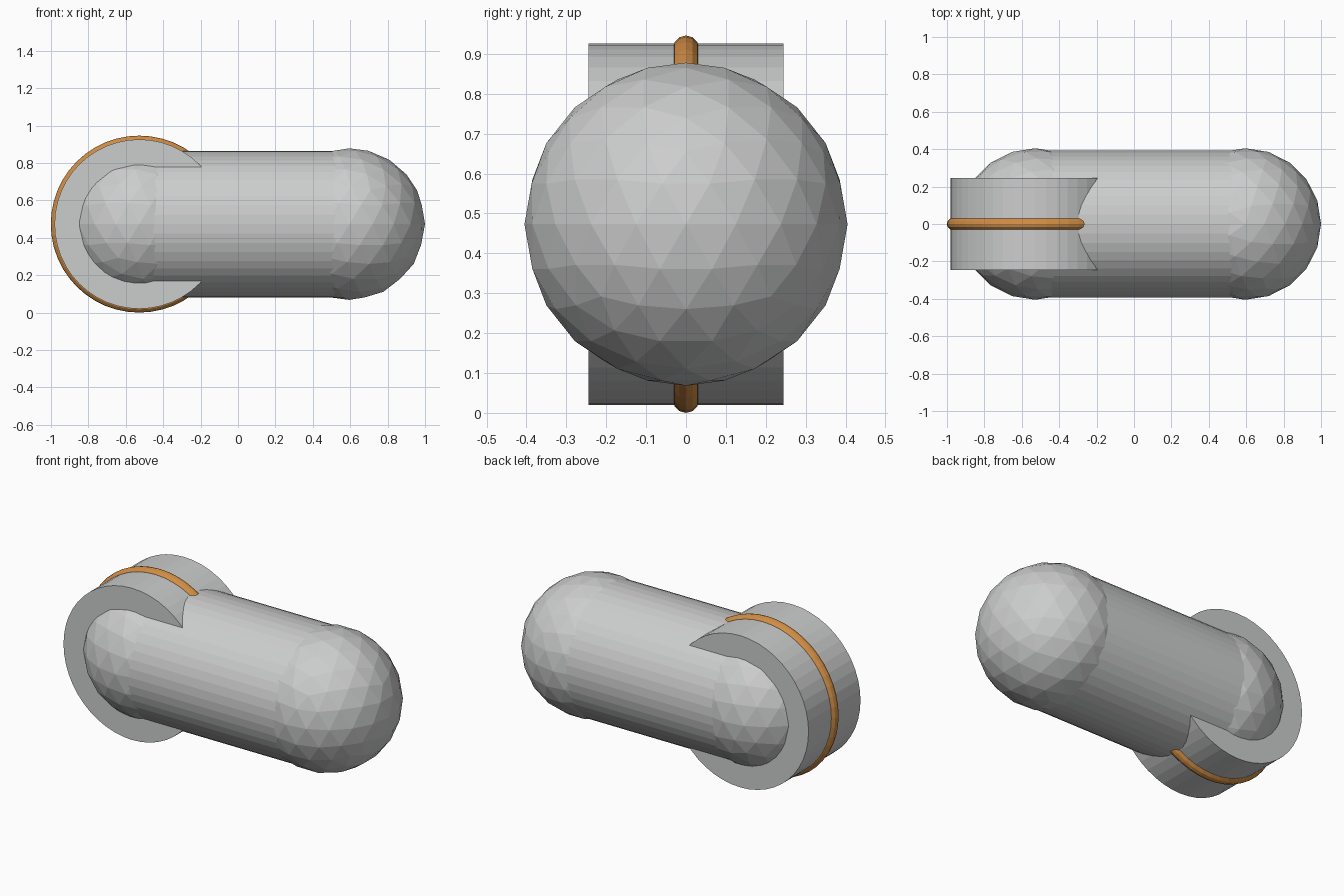
import bpy
import math

if "Cube" in bpy.data.objects:
    bpy.data.objects.remove(bpy.data.objects["Cube"])

CZ = 0.473            # height of the shared axis
X_HUB, X_TIP = -0.528, 0.595


def material(name, rgb):
    m = bpy.data.materials.new(name)
    m.diffuse_color = (*rgb, 1.0)
    m.use_nodes = True
    m.node_tree.nodes["Principled BSDF"].inputs["Base Color"].default_value = m.diffuse_color
    return m


grey = material("light_grey", (0.60, 0.61, 0.605))
orange = material("orange", (0.64, 0.27, 0.06))


def finish(name, mat):
    ob = bpy.context.object
    ob.name = name
    ob.data.materials.append(mat)
    return ob


# Rounded faceted ends of the limb
for name, x in (("hub_ball", X_HUB), ("tip_ball", X_TIP)):
    bpy.ops.mesh.primitive_ico_sphere_add(subdivisions=3, radius=0.405,
                                          location=(x, 0, CZ))
    finish(name, grey)

# Straight tube joining the two balls
bpy.ops.mesh.primitive_cylinder_add(vertices=48, radius=0.392, depth=X_TIP - X_HUB,
                                    location=((X_HUB + X_TIP) / 2, 0, CZ),
                                    rotation=(0, math.pi / 2, 0))
finish("limb_tube", grey)

# Wide joint disc across the hub
bpy.ops.mesh.primitive_cylinder_add(vertices=48, radius=0.453, depth=0.49,
                                    location=(X_HUB, 0, CZ),
                                    rotation=(math.pi / 2, 0, 0))
finish("joint_disc", grey)

# Orange ring around the disc rim
bpy.ops.mesh.primitive_torus_add(major_segments=48, minor_segments=12,
                                 major_radius=0.44, minor_radius=0.033,
                                 location=(X_HUB, 0, CZ),
                                 rotation=(math.pi / 2, 0, 0))
finish("joint_ring", orange)
